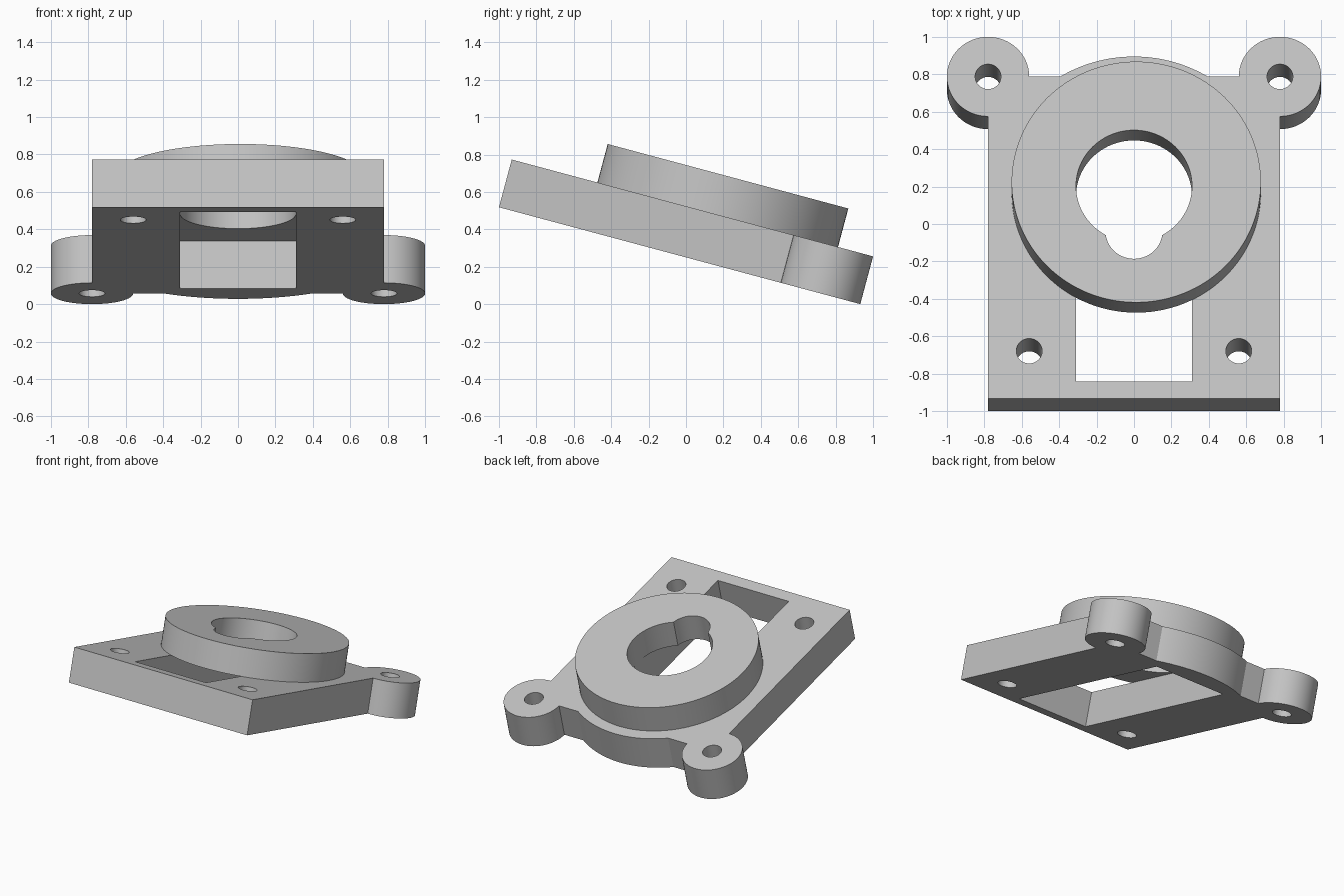
import bpy
import bmesh
from math import radians, degrees, asin, acos, cos, sin

if "Cube" in bpy.data.objects:
    bpy.data.objects.remove(bpy.data.objects["Cube"])

TILT = radians(-15)
ORIGIN = (0, -1, 0.518)      # lower front edge of the tilted plate
PLATE = 0.264                # plate thickness
RING = 0.213                 # raised ring thickness

grey = bpy.data.materials.new("light_grey")
grey.use_nodes = True
grey.diffuse_color = (0.55, 0.55, 0.55, 1)
grey.node_tree.nodes["Principled BSDF"].inputs["Base Color"].default_value = grey.diffuse_color


def arc(x, y, r, start, end, steps=48):
    """Points along an arc, angles in degrees."""
    angles = [radians(start + (end - start) * i / steps) for i in range(steps + 1)]
    return [(x + r * cos(a), y + r * sin(a)) for a in angles]


def circle(x, y, r, steps=64):
    return arc(x, y, r, 0, 360, steps)[:-1]


def prism(name, outline, low, high):
    """Extrude a flat outline in the plane of the tilted plate."""
    bm = bmesh.new()
    face = bm.faces.new([bm.verts.new((x, y, low)) for x, y in outline])
    top = bmesh.ops.extrude_face_region(bm, geom=[face])["geom"]
    moved = [v for v in top if isinstance(v, bmesh.types.BMVert)]
    bmesh.ops.translate(bm, verts=moved, vec=(0, 0, high - low))
    bmesh.ops.recalc_face_normals(bm, faces=bm.faces)
    mesh = bpy.data.meshes.new(name)
    bm.to_mesh(mesh)
    bm.free()
    mesh.materials.append(grey)
    obj = bpy.data.objects.new(name, mesh)
    obj.location = ORIGIN
    obj.rotation_euler.x = TILT
    bpy.context.collection.objects.link(obj)
    return obj


def cut(obj, outline):
    """Cut a through opening of the given outline."""
    cutter = prism("cutter", outline, -0.2, 0.8)
    cutter.hide_render = True
    select(obj)
    mod = obj.modifiers.new("opening", "BOOLEAN")
    mod.operation = "DIFFERENCE"
    mod.solver = "EXACT"
    mod.object = cutter
    bpy.ops.object.modifier_apply(modifier=mod.name)
    bpy.data.objects.remove(cutter)


def select(obj):
    bpy.ops.object.select_all(action="DESELECT")
    obj.select_set(True)
    bpy.context.view_layer.objects.active = obj


# Base plate: rectangle, two round ears and a bulge on the back edge
half, back, ear = 0.78, 1.78, 0.22
ring_y, bulge = 1.136, 0.755
a = degrees(asin((back - ring_y) / bulge))
outline = [(-half, 0), (half, 0)]
outline += arc(half, back, ear, -90, 180)
outline += arc(0, ring_y, bulge, a, 180 - a)
outline += arc(-half, back, ear, 0, 270)
plate = prism("base_plate", outline, 0, PLATE)

# Slot and screw holes in the plate
slot = 0.31
cut(plate, [(-slot, 0.093), (slot, 0.093), (slot, 1.68), (-slot, 1.68)])
for side in (-1, 1):
    cut(plate, circle(side * half, back, 0.069))
    cut(plate, circle(side * 0.56, 0.262, 0.069))

# Raised ring with a keyhole opening
ring = prism("raised_ring", circle(0.012, 1.14, 0.666, 128), PLATE, PLATE + RING)
hole_y, notch_y, notch = 1.117, 0.867, 0.152
dist = hole_y - notch_y
dy = (slot ** 2 - notch ** 2 + dist ** 2) / (2 * dist)
b = degrees(acos(dy / slot))
c = degrees(asin((dist - dy) / notch))
keyhole = arc(0, hole_y, slot, b - 90, 270 - b, 80)
keyhole += arc(0, notch_y, notch, 180 - c, 360 + c)[1:-1]
cut(ring, keyhole)

for part in (plate, ring):
    select(part)
    bpy.ops.object.shade_smooth_by_angle(angle=radians(30))
